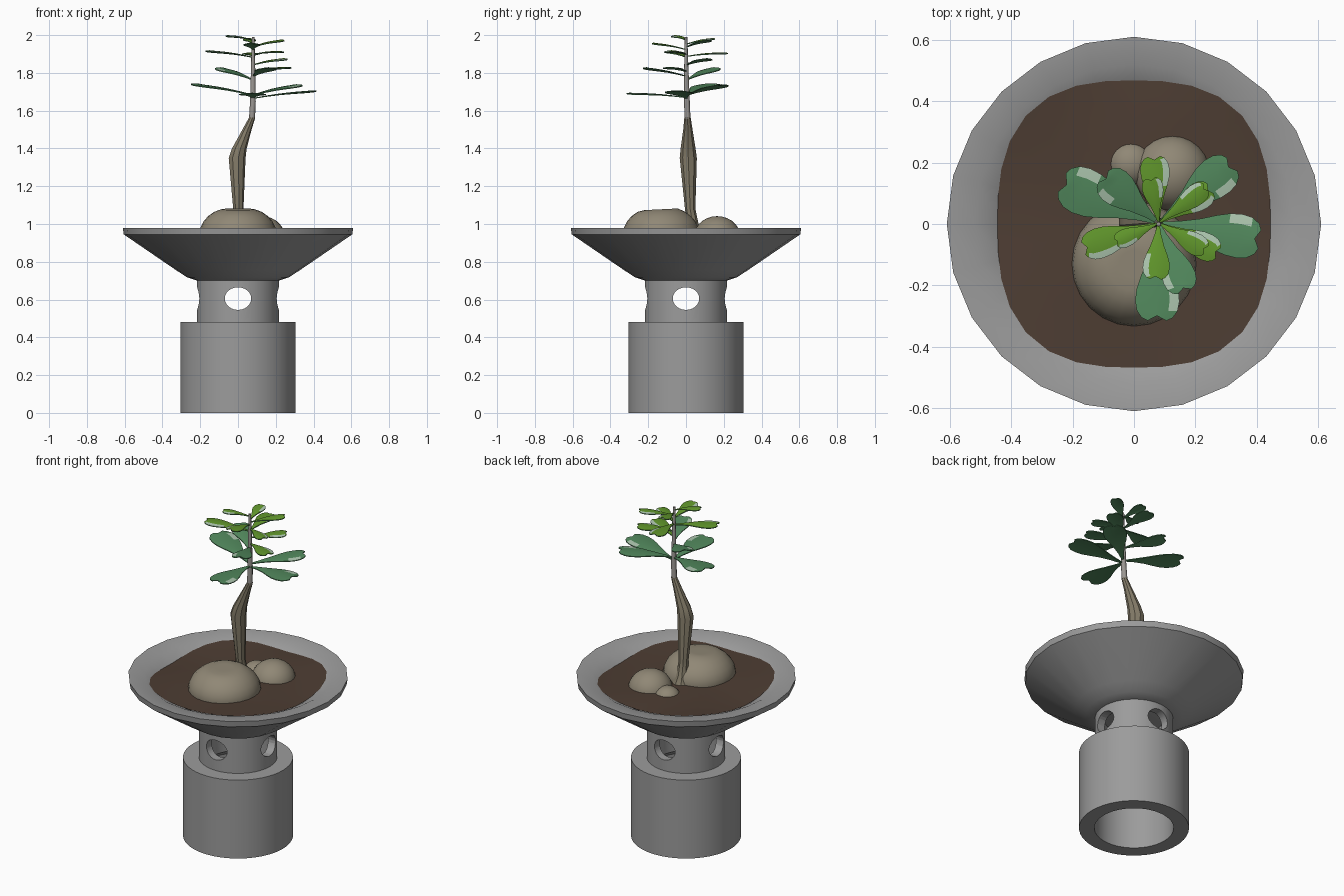
import bpy, bmesh, math
from mathutils import Vector

if "Cube" in bpy.data.objects:
    bpy.data.objects.remove(bpy.data.objects["Cube"])

def mat(name, rgb):
    m = bpy.data.materials.new(name)
    m.diffuse_color = (*rgb, 1)
    m.use_nodes = True
    m.node_tree.nodes["Principled BSDF"].inputs["Base Color"].default_value = m.diffuse_color
    return m

POT = mat("grey_ceramic", (.33, .33, .33))
SOIL = mat("brown_soil", (.075, .047, .033))
STONE = mat("tan_stone", (.28, .245, .18))
BARK = mat("tan_bark", (.23, .20, .14))
STEM = mat("grey_stem", (.33, .31, .29))
DARK = mat("dark_leaf_green", (.085, .25, .11))
LIGHT = mat("light_leaf_green", (.12, .31, .025))
PALE = mat("pale_leaf_patch", (.42, .57, .43))

def finish(name, bm, mats, angle=35):
    bmesh.ops.recalc_face_normals(bm, faces=bm.faces)
    me = bpy.data.meshes.new(name)
    bm.to_mesh(me)
    bm.free()
    ob = bpy.data.objects.new(name, me)
    bpy.context.collection.objects.link(ob)
    for m in mats:
        me.materials.append(m)
    if angle:
        smooth(ob, angle)
    return ob

def select(ob):
    bpy.ops.object.select_all(action='DESELECT')
    ob.select_set(True)
    bpy.context.view_layer.objects.active = ob

def smooth(ob, angle):
    select(ob)
    bpy.ops.object.shade_smooth_by_angle(angle=math.radians(angle))

def lathe(name, profile, n, material, closed=False, angle=35):
    bm = bmesh.new()
    rings = []
    for r, z in profile:
        if r == 0:
            rings.append([bm.verts.new((0, 0, z))] * n)
        else:
            rings.append([bm.verts.new((r * math.cos(2 * math.pi * i / n),
                          r * math.sin(2 * math.pi * i / n), z)) for i in range(n)])
    pairs = list(zip(rings, rings[1:]))
    if closed:
        pairs.append((rings[-1], rings[0]))
    for a, b in pairs:
        for i in range(n):
            j = (i + 1) % n
            bm.faces.new(list(dict.fromkeys((a[i], a[j], b[j], b[i]))))
    return finish(name, bm, [material], angle)

def tube(name, pts, n, material, angle=25):
    bm = bmesh.new()
    rings = [[bm.verts.new((x + r * math.cos(2 * math.pi * i / n),
              y + r * math.sin(2 * math.pi * i / n), z)) for i in range(n)]
             for x, y, z, r in pts]
    for a, b in zip(rings, rings[1:]):
        for i in range(n):
            j = (i + 1) % n
            bm.faces.new((a[i], a[j], b[j], b[i]))
    bm.faces.new(rings[0])
    bm.faces.new(rings[-1])
    return finish(name, bm, [material], angle)

# Hollow stand with a pierced neck
stand = lathe("pot_stand", [(.22, 0), (.305, 0), (.305, .48), (.217, .48), (.217, .71),
                            (.17, .71), (.17, .44), (.22, .40)], 48, POT, closed=True)
for axis in (0, 1):
    rot = (math.pi / 2, 0, 0) if axis == 0 else (0, math.pi / 2, 0)
    bpy.ops.mesh.primitive_cylinder_add(vertices=24, radius=1, depth=1.2,
                                        location=(0, 0, .605), rotation=rot)
    cutter = bpy.context.object
    cutter.name = "neck_hole_cutter"
    cutter.hide_render = True
    cutter.scale = (.07, .06, 1) if axis == 0 else (.06, .07, 1)
    mod = stand.modifiers.new("holes", 'BOOLEAN')
    mod.object = cutter
    mod.solver = 'EXACT'
    select(stand)
    bpy.ops.object.modifier_apply(modifier=mod.name)
    bpy.data.objects.remove(cutter, do_unlink=True)
smooth(stand, 35)

# Wide bowl
lathe("bowl", [(0, .70), (.215, .70), (.27, .718), (.33, .757), (.605, .945), (.61, .98),
               (.52, .972), (.44, .93), (.30, .80), (0, .76)], 24, POT)

# Soil: rounded-square sheet meeting the sloping bowl wall
bm = bmesh.new()
n, rings = 32, []
for k in (.35, .7, 1):
    ring = []
    for i in range(n):
        a = 2 * math.pi * i / n
        c, s = math.cos(a), math.sin(a)
        r = (abs(c / .445) ** 2.7 + abs(s / .468) ** 2.7) ** (-1 / 2.7)
        edge = .93 + (r - .44) * .525 + .003
        z = edge if k == 1 else .952 + .004 * math.sin(3 * a + k * 5)
        ring.append(bm.verts.new((r * k * c, r * k * s, z)))
    rings.append(ring)
mid = bm.verts.new((0, 0, .955))
for i in range(n):
    j = (i + 1) % n
    bm.faces.new((mid, rings[0][i], rings[0][j]))
    for a, b in zip(rings, rings[1:]):
        bm.faces.new((a[i], b[i], b[j], a[j]))
finish("soil", bm, [SOIL])

# Stones: squashed spheres, the large one with a flattened top
def stone(name, loc, r, k, flat=9):
    bm = bmesh.new()
    bmesh.ops.create_uvsphere(bm, u_segments=24, v_segments=14, radius=r)
    for v in bm.verts:
        v.co.z *= k
        v.co += Vector(loc)
        v.co.z = min(v.co.z, flat + .05 * (v.co.y + .13))
    finish(name, bm, [STONE])

stone("large_stone", (0, -.13, .95), .203, .72, 1.078)
stone("round_stone", (.125, .165, .93), .124, .9)
stone("small_stone", (-.01, .195, .93), .072, .8)

# Swollen trunk and thin stem
tube("trunk", [(0, .045, .93, .06), (0, .035, 1.0, .032), (.001, .022, 1.08, .028),
               (-.006, .012, 1.35, .046), (.006, .011, 1.40, .040), (.047, .01, 1.5, .025),
               (.075, .008, 1.565, .017)], 9, BARK)
tube("stem", [(.074, .008, 1.555, .016), (.079, .005, 1.65, .015), (.08, .002, 1.8, .012),
              (.08, 0, 1.99, .007)], 8, STEM, 50)

# Leaves: notched paddle blades; underside dark, top with pale patches
ROWS = [(0, .06), (.2, .24), (.4, .5), (.55, .77), (.68, .95), (.8, 1), (.9, .92),
        (.97, .7), (1, .42)]
COLS = [-1, -.55, 0, .55, 1]

def leaf(idx, tip, z0, width, light):
    base = Vector((.08, .003, z0))
    d = Vector(tip) - base
    flat = Vector((d.x, d.y, 0))
    L = flat.length
    flat.normalize()
    side = Vector((-flat.y, flat.x, 0))
    bm = bmesh.new()
    layers = []
    for dz in (0, -.005):
        grid = []
        for u, w in ROWS:
            row = []
            for v in COLS:
                uu = u - (.05 * (1 - abs(v)) if u > .95 else 0)
                p = base + flat * (uu * L) + side * (v * w * width)
                p.z += d.z * u + dz + .006 * math.sin(math.pi * u) - .006 * v * v * w
                row.append(bm.verts.new(p))
            grid.append(row)
        layers.append(grid)
    top, bot = layers
    sgn = 1 if idx % 2 else -1
    for i in range(len(ROWS) - 1):
        for j in range(4):
            f = bm.faces.new((top[i][j], top[i + 1][j], top[i + 1][j + 1], top[i][j + 1]))
            outer = j == (3 if sgn > 0 else 0)
            patch = outer and (3 <= i <= 6 if light else 4 <= i <= 5)
            f.material_index = 2 if patch else (1 if light else 0)
            bm.faces.new((bot[i][j], bot[i][j + 1], bot[i + 1][j + 1], bot[i + 1][j]))
        for j in (0, 4):
            bm.faces.new((top[i][j], top[i + 1][j], bot[i + 1][j], bot[i][j]))
    for j in range(4):
        for i in (0, -1):
            bm.faces.new((top[i][j], top[i][j + 1], bot[i][j + 1], bot[i][j]))
    finish(f"leaf_{idx:02d}", bm, [DARK, LIGHT, PALE], 40)

# tip position, height on stem, half width, young (light) leaf
LEAVES = [
    ((.41, -.05, 1.708), 1.668, .072, False),
    ((-.235, .135, 1.745), 1.685, .078, False),
    ((.075, -.315, 1.695), 1.672, .072, False),
    ((.32, .195, 1.74), 1.685, .066, False),
    ((-.10, .155, 1.83), 1.765, .06, False),
    ((.165, -.22, 1.83), 1.785, .055, False),
    ((.275, -.095, 1.832), 1.81, .045, True),
    ((.25, .115, 1.878), 1.845, .046, True),
    ((-.165, -.08, 1.92), 1.885, .05, True),
    ((.065, .22, 1.908), 1.89, .048, True),
    ((.235, -.085, 1.915), 1.90, .036, True),
    ((.07, -.18, 1.96), 1.925, .044, True),
    ((.235, .12, 1.977), 1.94, .035, True),
    ((.055, .15, 1.985), 1.955, .035, True),
    ((-.06, -.06, 2.0), 1.975, .03, True),
]
for i, args in enumerate(LEAVES):
    leaf(i + 1, *args)
